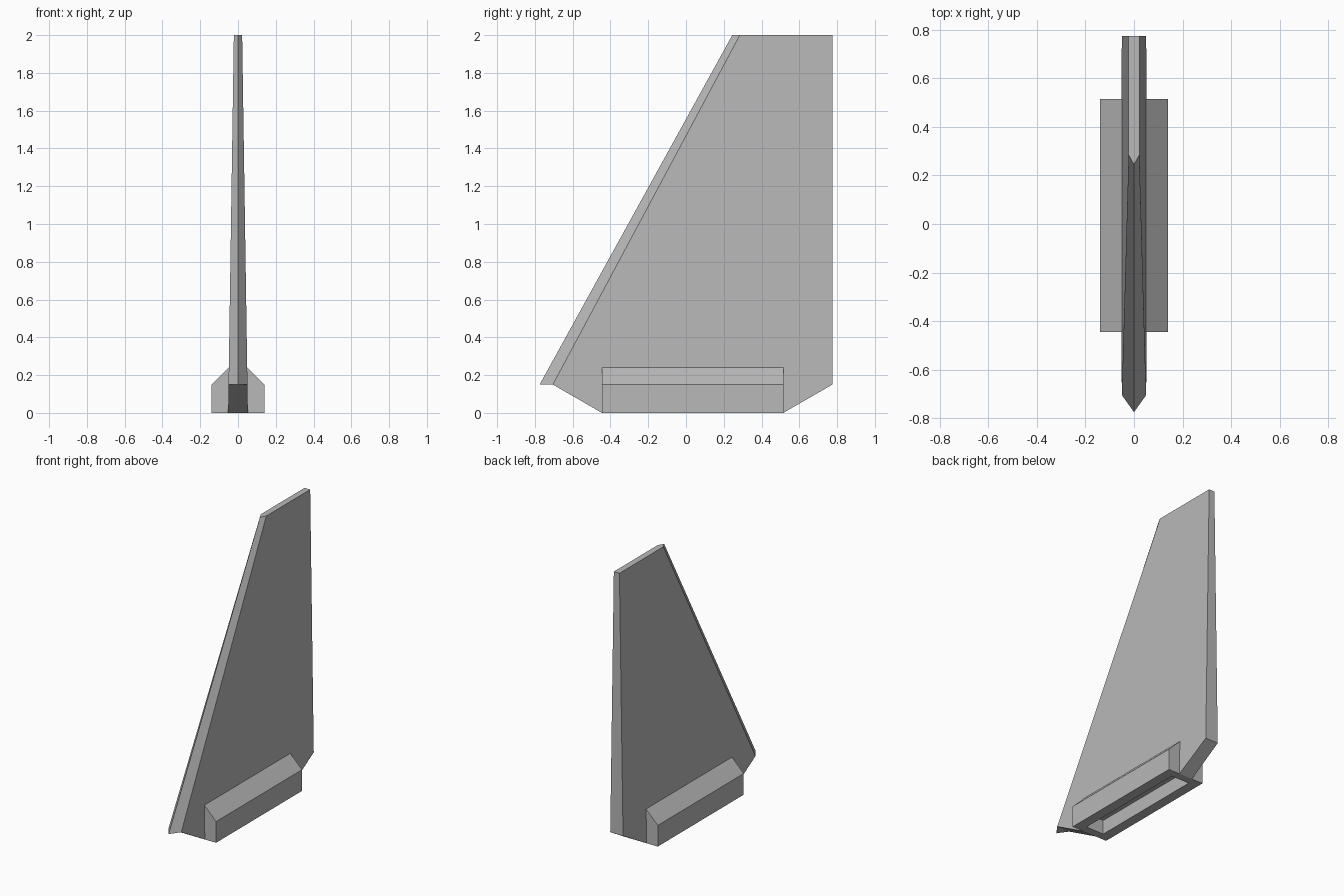
import bpy
import bmesh

if "Cube" in bpy.data.objects:
    bpy.data.objects.remove(bpy.data.objects["Cube"], do_unlink=True)

# Single plain grey finish
grey = bpy.data.materials.new("plain_grey")
grey.use_nodes = True
colour = (0.48, 0.48, 0.48, 1)
grey.diffuse_color = colour
grey.node_tree.nodes["Principled BSDF"].inputs["Base Color"].default_value = colour

BACK, FRONT = 0.515, -0.445   # ends of the mounting base
TIP = 2.0                     # height of the fin
CHIN = 0.15                   # height where the lower edges begin


def finish(bm, name):
    bmesh.ops.recalc_face_normals(bm, faces=bm.faces)
    mesh = bpy.data.meshes.new(name)
    bm.to_mesh(mesh)
    bm.free()
    mesh.materials.append(grey)
    obj = bpy.data.objects.new(name, mesh)
    bpy.context.collection.objects.link(obj)
    return obj


def half_width(z):
    return 0.05 - 0.028 * (z - CHIN) / (TIP - CHIN)


def make_fin():
    bm = bmesh.new()
    # Side outline, from the leading shoulder round to the front of the foot
    outline = [(-0.705, CHIN), (0.285, TIP), (0.775, TIP),
               (0.775, CHIN), (BACK, 0), (FRONT, 0)]
    left, right = ([bm.verts.new((s * half_width(z), y, z)) for y, z in outline]
                   for s in (1, -1))
    bm.faces.new(left)
    bm.faces.new(right[::-1])
    for i in range(1, len(outline)):
        j = (i + 1) % len(outline)
        bm.faces.new((left[i], right[i], right[j], left[j]))
    # Sharp leading edge
    low = bm.verts.new((0, -0.775, CHIN))
    high = bm.verts.new((0, 0.245, TIP))
    for side in (left, right):
        bm.faces.new((low, high, side[1], side[0]))
    bm.faces.new((low, left[0], right[0]))
    bm.faces.new((high, left[1], right[1]))
    return finish(bm, "fin")


def make_base():
    bm = bmesh.new()
    # Cross-section with chamfered shoulders, extruded along the fin
    half = [(0.14, 0), (0.14, CHIN), (0.045, 0.245)]
    section = half + [(-x, z) for x, z in reversed(half)]
    face = bm.faces.new([bm.verts.new((x, FRONT, z)) for x, z in section])
    out = bmesh.ops.extrude_face_region(bm, geom=[face])
    moved = [g for g in out["geom"] if isinstance(g, bmesh.types.BMVert)]
    bmesh.ops.translate(bm, verts=moved, vec=(0, BACK - FRONT, 0))
    return finish(bm, "mounting_base")


def make_socket_cutter():
    bm = bmesh.new()
    bmesh.ops.create_cube(bm, size=1)
    bmesh.ops.scale(bm, verts=bm.verts, vec=(0.14, BACK - FRONT - 0.11, 0.2))
    bmesh.ops.translate(bm, verts=bm.verts, vec=(0, (BACK + FRONT) / 2, 0))
    cutter = finish(bm, "socket_cutter")
    cutter.hide_render = True
    return cutter


# Hollow the underside through both parts
parts = [make_fin(), make_base()]
cutter = make_socket_cutter()
for part in parts:
    mod = part.modifiers.new("socket", 'BOOLEAN')
    mod.operation = 'DIFFERENCE'
    mod.solver = 'EXACT'
    mod.object = cutter
    bpy.context.view_layer.objects.active = part
    bpy.ops.object.modifier_apply(modifier=mod.name)
bpy.data.objects.remove(cutter, do_unlink=True)
